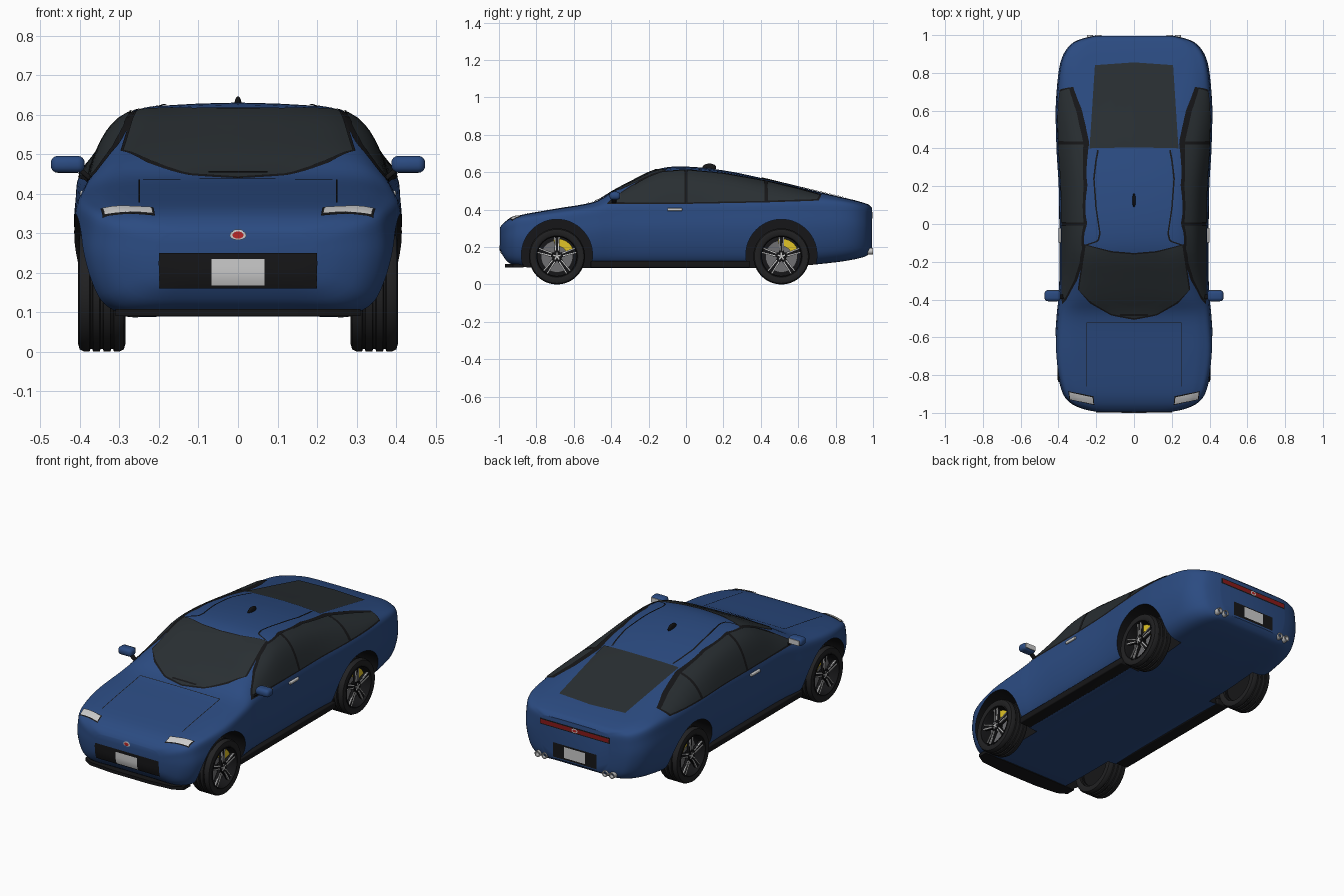
import bpy, bmesh, math
from mathutils import Vector, Matrix
from mathutils.bvhtree import BVHTree

if "Cube" in bpy.data.objects:
    bpy.data.objects.remove(bpy.data.objects["Cube"])

def mat(name, r, g, b):
    m = bpy.data.materials.new(name)
    m.diffuse_color = (r, g, b, 1)
    m.use_nodes = True
    m.node_tree.nodes["Principled BSDF"].inputs["Base Color"].default_value = m.diffuse_color
    return m

BLUE = mat("paint", .024, .07, .22)
BLACK = mat("black_trim", .008, .008, .009)
TYRE = mat("rubber", .015, .015, .016)
GLASS = mat("glass", .022, .028, .032)
SILVER = mat("silver", .6, .6, .6)
GREY = mat("disc_grey", .16, .16, .17)
RED = mat("red", .5, .02, .02)
DARKRED = mat("tail_red", .25, .01, .01)
YELLOW = mat("yellow", .75, .55, .02)

def finish(name, bm, *mats):
    me = bpy.data.meshes.new(name)
    bm.to_mesh(me)
    bm.free()
    for m in mats:
        me.materials.append(m)
    ob = bpy.data.objects.new(name, me)
    bpy.context.collection.objects.link(ob)
    return ob

def to_bm(verts, faces):
    bm = bmesh.new()
    vs = [bm.verts.new(v) for v in verts]
    for f in faces:
        bm.faces.new([vs[i] for i in f])
    bmesh.ops.recalc_face_normals(bm, faces=bm.faces)
    return bm

def box(name, c, size, m, bevel=0, rot=None):
    bm = bmesh.new()
    bmesh.ops.create_cube(bm, size=1, matrix=Matrix.Diagonal((*size, 1)))
    if bevel:
        bmesh.ops.bevel(bm, geom=bm.edges[:], offset=bevel, segments=4, profile=.5, affect='EDGES')
    bm.transform(Matrix.Translation(c) @ (rot or Matrix()))
    return finish(name, bm, m)

def lathe(name, prof, c, m, axis='x', s=1, n=48, a0=0, a1=360):
    """Sweep a closed (radius, offset) profile around an axis, fully or over an arc."""
    full, k, verts, faces = a1 - a0 == 360, len(prof), [], []
    cols = n if full else n + 1
    for i in range(cols):
        a = math.radians(a0 + (a1 - a0) * i / n)
        for r, h in prof:
            p, q = r * math.cos(a), r * math.sin(a)
            verts.append(Vector(c) + Vector((s * h, p, q) if axis == 'x' else (p, h, q)))
    for i in range(n):
        j = (i + 1) % cols
        faces += [(i*k+t, i*k+(t+1) % k, j*k+(t+1) % k, j*k+t) for t in range(k)]
    if not full:
        faces += [tuple(range(k)), tuple(range(n*k, n*k + k))]
    return finish(name, to_bm(verts, faces), m)

def spline(rows, n):
    rows, out = [Vector(r) for r in rows], []
    for i in range(len(rows) - 1):
        p1, p2 = rows[i], rows[i+1]
        p0, p3 = rows[max(i-1, 0)], rows[min(i+2, len(rows)-1)]
        for t in (j / n for j in range(n)):
            out.append(.5 * (2*p1 + (p2-p0)*t + (2*p0-5*p1+4*p2-p3)*t*t + (3*p1-p0-3*p2+p3)*t**3))
    return out + [rows[-1]]

# Body loft stations: y, half width, bottom z, shoulder z, top z, top half width
STATIONS = [
    (-1.0, .20, .19, .28, .305, .15), (-.985, .27, .155, .30, .325, .20),
    (-.95, .34, .115, .325, .35, .25), (-.88, .385, .095, .35, .373, .29),
    (-.70, .418, .09, .375, .405, .31), (-.50, .41, .09, .402, .44, .30),
    (-.40, .40, .09, .42, .495, .28), (-.30, .395, .09, .43, .548, .265),
    (-.15, .395, .09, .432, .617, .262), (0, .395, .09, .435, .63, .26),
    (.20, .398, .09, .44, .61, .255), (.40, .41, .09, .445, .57, .255),
    (.60, .415, .10, .447, .522, .27), (.80, .40, .12, .44, .475, .28),
    (.90, .375, .135, .425, .452, .27), (.96, .33, .15, .405, .435, .25),
    (.985, .28, .165, .395, .425, .22), (1.0, .22, .18, .385, .41, .18)]

verts, faces = [], []
for y, w, zb, zs, zt, wt in (tuple(r) for r in map(list, [
        spline([Vector(s) for s in STATIONS], 4)[i] for i in range(len(STATIONS)*4-3)])):
    h, g = zs - zb, zt - zs
    half = spline([(0, zb), (.4*w, zb), (.72*w, zb), (.88*w, zb+.1*h), (.96*w, zb+.3*h),
                   (w, zb+.58*h), (.99*w, zb+.82*h), (.965*w, zs), (.579*w+.4*wt, zs+.6*g),
                   (wt, zs+.9*g), (.55*wt, zs+.975*g), (0, zt)], 4)
    ring = [(p[0], p[1]) for p in half] + [(-p[0], p[1]) for p in half[-2:0:-1]]
    K = len(ring)
    verts += [Vector((x, y * .994, z)) for x, z in ring]
N = len(verts) // K
for i in range(N - 1):
    faces += [(i*K+t, i*K+(t+1) % K, (i+1)*K+(t+1) % K, (i+1)*K+t) for t in range(K)]
faces += [tuple(range(K)), tuple(range((N-1)*K, N*K))]
tree = BVHTree.FromPolygons(verts, faces)
body = finish("body", to_bm(verts, faces), BLUE, BLACK)

# Wheel arches cut from the body, black inside
AXLES = {"front": -.69, "rear": .51}
bm = bmesh.new()
for y in AXLES.values():
    for s in (-1, 1):
        bmesh.ops.create_cone(bm, cap_ends=True, segments=64, radius1=.19, radius2=.19, depth=.35,
            matrix=Matrix.Translation((s*.425, y, .158)) @ Matrix.Rotation(math.pi/2, 4, 'Y'))
for f in bm.faces:
    f.material_index = 1
cutter = finish("arch_cutter", bm, BLUE, BLACK)
cutter.hide_render = True
mod = body.modifiers.new("arches", 'BOOLEAN')
mod.object, mod.operation, mod.solver = cutter, 'DIFFERENCE', 'EXACT'
bpy.context.view_layer.objects.active = body
bpy.ops.object.modifier_apply(modifier="arches")
bpy.data.objects.remove(cutter)

# Panels: patches between two outlines, projected onto the body
def hit(view, a, b, s, off):
    o, d = {'side': ((2*s, a, b), (-s, 0, 0)), 'top': ((s*a, b, 2), (0, 0, -1)),
            'front': ((s*a, -2, b), (0, 1, 0)), 'back': ((s*a, 2, b), (0, -1, 0))}[view]
    o, d = Vector(o), Vector(d)
    p, n = tree.ray_cast(o, d)[:2]
    if p is None:
        p, n = tree.find_nearest(o + d * 1.5)[:2]
    return p + (n if n.dot(d) < 0 else -n) * off, d

def along(line, u):
    pts = [Vector(p) for p in line]
    lens = [(b - a).length for a, b in zip(pts, pts[1:])]
    t = u * sum(lens)
    for a, b, l in zip(pts, pts[1:], lens):
        if t <= l + 1e-7:
            return a.lerp(b, t / l)
        t -= l
    return pts[-1]

def panel(name, lo, hi, view, m, off=.004, both=False, nu=28, nv=10):
    for s in ((1, -1) if both else (1,)):
        bm, g = bmesh.new(), []
        for i in range(nu + 1):
            a, b = along(lo, i / nu), along(hi, i / nu)
            row = []
            for j in range(nv + 1):
                p, d = hit(view, *a.lerp(b, j / nv), s, off)
                row.append(bm.verts.new(p))
            g.append(row)
        for i in range(nu):
            for j in range(nv):
                f = bm.faces.new((g[i][j], g[i+1][j], g[i+1][j+1], g[i][j+1]))
                f.normal_update()
                if f.normal.dot(d) > 0:
                    f.normal_flip()
        bmesh.ops.remove_doubles(bm, verts=bm.verts, dist=1e-5)
        finish(name + (("_right" if s > 0 else "_left") if both else ""), bm, m)

def strip(name, pts, dx, dy, view='top', m=BLACK, off=.004, both=False):
    panel(name, [(x-dx, y-dy) for x, y in pts], [(x+dx, y+dy) for x, y in pts], view, m, off, both, 32, 1)

def rect(name, x, z0, z1, view, m, off):
    panel(name, [(-x, z0), (x, z0)], [(-x, z1), (x, z1)], view, m, off, nv=4)

def oval(name, z, rx, rz, view, m, off):
    arc = [(-rx * math.cos(math.pi*i/16), rz * math.sin(math.pi*i/16)) for i in range(17)]
    panel(name, [(x, z - h) for x, h in arc], [(x, z + h) for x, h in arc], view, m, off, nu=24, nv=2)

def sym(pts):
    return pts + [(-x, y) for x, y in pts[-2::-1]]

# Windows
panel("windscreen_seal", sym([(-.297, -.345), (-.235, -.418), (-.12, -.484), (0, -.507)]),
      sym([(-.262, -.107), (-.12, -.143), (0, -.153)]), 'top', BLACK, .002)
panel("windscreen", sym([(-.29, -.35), (-.23, -.41), (-.12, -.475), (0, -.498)]),
      sym([(-.255, -.113), (-.12, -.15), (0, -.16)]), 'top', GLASS, .004)
panel("rear_window", [(-.235, .4), (0, .405), (.235, .4)], [(-.207, .84), (0, .855), (.207, .84)], 'top', GLASS)
panel("side_window_seal", [(-.425, .428), (0, .43), (.43, .438), (.71, .447)],
      [(-.4, .455), (-.3, .523), (-.2, .579), (-.13, .604), (0, .614), (.2, .595), (.43, .554), (.6, .513), (.725, .48)],
      'side', BLACK, .002, True, 60)
panel("front_side_window", [(-.405, .437), (-.008, .437)],
      [(-.385, .458), (-.3, .515), (-.2, .572), (-.13, .598), (-.008, .608)], 'side', GLASS, .005, True)
panel("rear_side_window", [(.008, .437), (.42, .445)], [(.008, .608), (.2, .589), (.42, .55)], 'side', GLASS, .005, True)
panel("quarter_window", [(.44, .446), (.70, .453)], [(.435, .547), (.6, .507), (.715, .476)], 'side', GLASS, .005, True)

# Seams and wipers
strip("roof_seam", [(.19, .39), (.2, .34), (.212, .24), (.2, .08), (.18, -.05), (.19, -.09), (.25, -.11)], .004, .002, both=True)
strip("bonnet_side_seam", [(.25, -.52), (.25, -.86)], .002, 0, off=.003, both=True)
strip("bonnet_rear_seam", [(-.25, -.52), (.25, -.52)], 0, .002, off=.003)
strip("wiper", [(-.075, -.478), (.075, -.478)], 0, .005, off=.009)

# Lights, grille, badges and plates
panel("headlight_surround", [(.21, -.957), (.341, -.928)], [(.214, -.911), (.348, -.884)], 'top', BLACK, .003, True)
panel("headlight", [(.215, -.951), (.336, -.925)], [(.219, -.916), (.342, -.889)], 'top', SILVER, .006, True)
rect("grille", .2, .162, .25, 'front', BLACK, .004)
rect("front_plate", .067, .17, .235, 'front', SILVER, .007)
oval("front_badge_rim", .295, .021, .0125, 'front', SILVER, .004)
oval("front_badge", .295, .014, .009, 'front', RED, .006)
rect("tail_light_surround", .22, .353, .387, 'back', BLACK, .002)
rect("tail_light", .214, .359, .381, 'back', DARKRED, .004)
oval("rear_badge_rim", .37, .018, .012, 'back', SILVER, .005)
oval("rear_badge", .37, .012, .008, 'back', RED, .006)
rect("rear_valance", .135, .188, .27, 'back', BLACK, .003)
rect("rear_plate", .065, .2, .262, 'back', SILVER, .006)

# Front splitter
plan = [(-.31, -.87), (-.31, -.925), (-.26, -.955), (-.12, -.968), (.12, -.968), (.26, -.955), (.31, -.925), (.31, -.87)]
k = len(plan)
finish("front_splitter", to_bm([(x, y, z) for z in (.09, .108) for x, y in plan],
       [tuple(range(k)), tuple(range(k, 2*k))] + [(i, (i+1) % k, k+(i+1) % k, k+i) for i in range(k)]), BLACK)

# Roof fin aerial
bm = bmesh.new()
bmesh.ops.create_uvsphere(bm, u_segments=20, v_segments=12, radius=1,
    matrix=Matrix.Translation((0, .125, .625)) @ Matrix.Diagonal((.009, .037, .021, 1)))
finish("aerial_fin", bm, BLACK)

for s, side in ((1, "right"), (-1, "left")):
    # Mirrors, handles, sills and exhausts
    box(side + "_mirror", (s*.431, -.38, .474), (.086, .058, .043), BLUE, .018)
    box(side + "_mirror_glass", (s*.431, -.351, .474), (.066, .004, .028), SILVER)
    box(side + "_mirror_arm", (s*.388, -.385, .45), (.05, .025, .012), BLACK, .004, Matrix.Rotation(-s*.7, 4, 'Y'))
    box(side + "_door_handle", (hit('side', -.06, .4, s, .004)[0]), (.014, .08, .015), SILVER, .004)
    box(side + "_sill", (s*.338, -.085, .108), (.076, .85, .036), BLACK, .006)
    for i, x in enumerate((.19, .233)):
        lathe(f"{side}_exhaust_{i+1}", [(.012, .91), (.017, .91), (.017, 1), (.012, 1)], (s*x, 0, .178), SILVER, 'y', n=24)
        lathe(f"{side}_exhaust_bore_{i+1}", [(.0002, .97), (.013, .97), (.013, .975), (.0002, .975)], (s*x, 0, .178), BLACK, 'y', n=24)
    # Wheels
    for end, y in AXLES.items():
        nm, c = f"{end}_{side}_", (s*.345, y, .15)
        half = [(.112, .054), (.13, .06), (.144, .056), (.15, .044), (.15, .031), (.144, .029),
                (.144, .024), (.15, .022), (.15, .005), (.144, .003)]
        lathe(nm + "tyre", half + [(r, -h) for r, h in half[::-1]], c, TYRE, s=s, n=64)
        lathe(nm + "rim", [(.104, -.04), (.113, -.04), (.115, .057), (.109, .057), (.104, .045)], c, BLACK, s=s, n=64)
        lathe(nm + "wheel_back", [(.0005, -.03), (.106, -.03), (.106, -.02), (.0005, -.02)], c, BLACK, s=s)
        lathe(nm + "brake_disc", [(.0005, .0), (.086, .0), (.086, .012), (.0005, .012)], c, GREY, s=s)
        lathe(nm + "caliper", [(.055, -.008), (.095, -.008), (.095, .026), (.055, .026)], c, YELLOW, s=s, n=16, a0=22, a1=102)
        lathe(nm + "hub", [(.0005, .02), (.026, .02), (.024, .047), (.0005, .05)], c, BLACK, s=s, n=30)
        for i in range(5):
            rot = Matrix.Rotation(math.radians(72*i), 4, 'X')
            ctr = Vector(c)
            box(f"{nm}spoke_{i+1}", ctr + rot @ Vector((s*.036, 0, .062)), (.016, .026, .088), BLACK, 0, rot)
            box(f"{nm}star_{i+1}", ctr + rot @ Vector((s*.05, 0, .01)), (.004, .007, .02), SILVER, 0, rot)
            for e in (-1, 1):
                r2 = rot @ Matrix.Rotation(e * .07, 4, 'X')
                box(f"{nm}spoke_face_{i+1}_{'ab'[e > 0]}", ctr + rot @ Vector((s*.045, -e*.010, .068)),
                    (.006, .006, .074), SILVER, 0, r2)

# Smooth shading with sharp edges kept
bpy.ops.object.select_all(action='SELECT')
bpy.context.view_layer.objects.active = body
bpy.ops.object.shade_smooth_by_angle(angle=math.radians(35))
